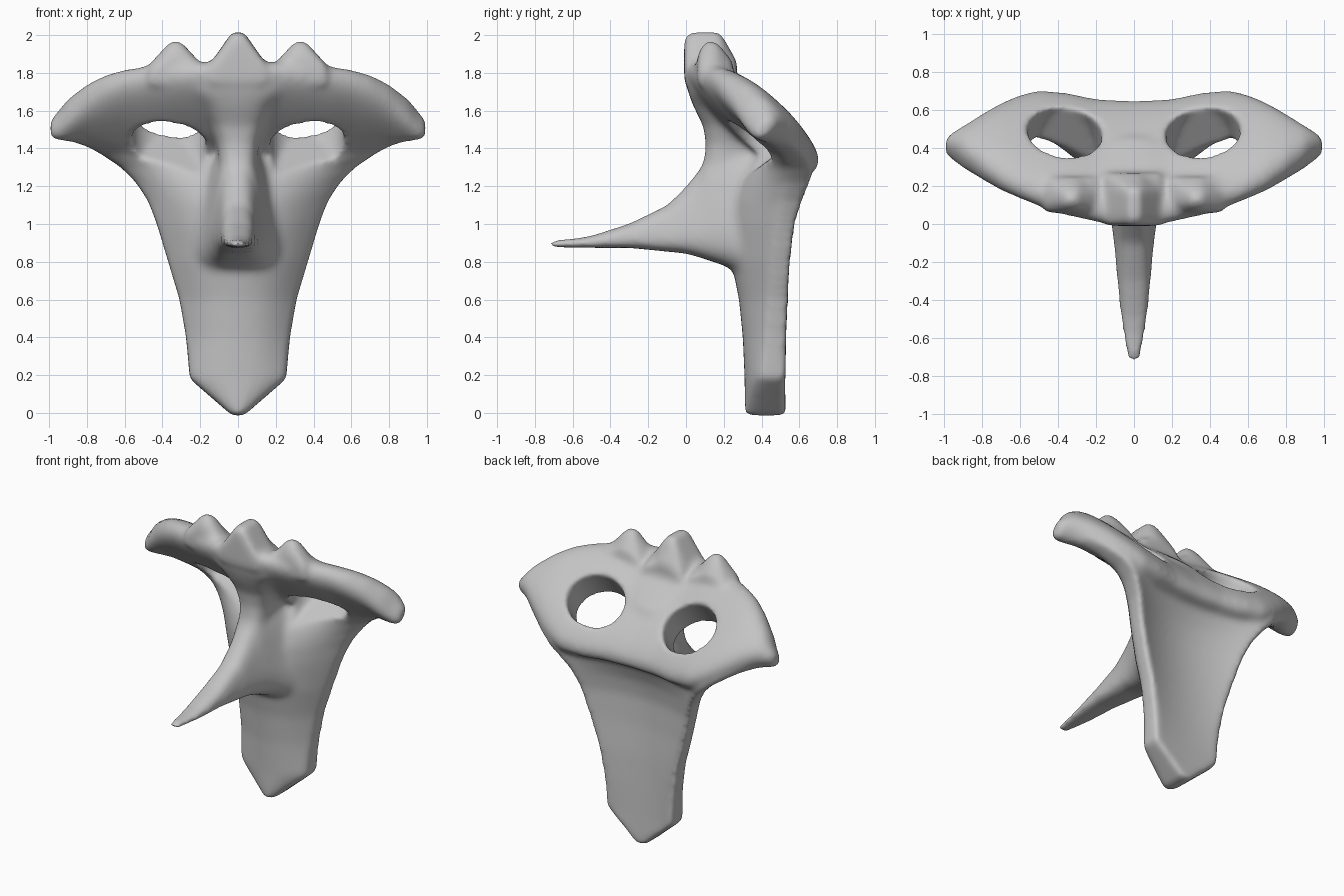
import bpy, bmesh, math
from mathutils import Matrix, Vector

cube = bpy.data.objects.get("Cube")
if cube:
    bpy.data.objects.remove(cube, do_unlink=True)

SLOPE = 0.9                      # tilt of the brow plate
TILT = math.atan(SLOPE)
PLATE_Z = 1.87


def loft(bm, rings):
    """Skin a list of equal-length point rings and cap both ends."""
    loops = [[bm.verts.new(p) for p in ring] for ring in rings]
    n = len(loops[0])
    for a, b in zip(loops, loops[1:]):
        for i in range(n):
            j = (i + 1) % n
            bm.faces.new((a[i], a[j], b[j], b[i]))
    bm.faces.new(loops[0])
    bm.faces.new(loops[-1])


def rounded(a, b, power, n=32):
    """Rounded-rectangle cross-section with half sizes a and b."""
    pts = []
    for i in range(n):
        t = 2 * math.pi * i / n
        c, s = math.cos(t), math.sin(t)
        pts.append((a * math.copysign(abs(c) ** power, c),
                    b * math.copysign(abs(s) ** power, s)))
    return pts


def new_object(name, bm):
    bmesh.ops.recalc_face_normals(bm, faces=bm.faces)
    mesh = bpy.data.meshes.new(name)
    bm.to_mesh(mesh)
    bm.free()
    obj = bpy.data.objects.new(name, mesh)
    bpy.context.collection.objects.link(obj)
    return obj


bm = bmesh.new()

# Lower face: z, half width, front y, back y, depth of back groove, edge thickness
face = [(-.015, .03, .31, .53, 0, .2), (.18, .255, .31, .53, .01, .14),
        (.4, .275, .3, .54, .03, .12), (.6, .31, .28, .55, .05, .11),
        (.8, .37, .24, .565, .08, .11), (1.0, .43, .23, .59, .11, .11),
        (1.12, .475, .24, .63, .13, .12), (1.22, .54, .28, .67, .13, .13),
        (1.3, .62, .34, .69, .1, .14), (1.38, .74, .4, .63, .04, .13),
        (1.44, .84, .44, .55, 0, .08)]
us = [i / 8 - 1 for i in range(17)]
rings = []
for z, w, front, back, groove, edge in face:
    ring = [(w * u, front + (back - edge - front) * abs(u) ** 2.3, z) for u in us]
    ring += [(w * u, back - groove * (1 - u * u), z) for u in reversed(us)]
    rings.append(ring)
loft(bm, rings)

# Brow plate: x, front y, back y, half thickness, lift (mirrored about the centre)
half = [(0, .01, .635, .11, -.02), (.2, .025, .645, .11, -.01), (.35, .06, .675, .115, .015),
        (.5, .11, .69, .115, .04), (.6, .15, .665, .11, .06), (.7, .195, .62, .11, .07),
        (.8, .255, .56, .105, .07), (.9, .32, .49, .1, .045), (.95, .36, .46, .085, .02),
        (.995, .385, .435, .06, 0)]
rings = []
for x, front, back, thick, lift in [(-r[0], *r[1:]) for r in half[:0:-1]] + half:
    mid = (front + back) / 2
    length = (back - front) / 2 / math.cos(TILT)
    rings.append([(x, mid + s * math.cos(TILT) + t * math.sin(TILT),
                   PLATE_Z + lift - SLOPE * mid - s * math.sin(TILT) + t * math.cos(TILT))
                  for s, t in rounded(length, thick, .8)])
loft(bm, rings)

# Nose: y, half width, bottom z, top z
nose = [(-.73, .045, .875, .912), (-.58, .07, .873, .925), (-.5, .083, .873, .938),
        (-.3, .1, .873, 1.003), (-.1, .124, .853, 1.1), (0, .142, .843, 1.2),
        (.08, .165, .82, 1.3), (.11, .175, .81, 1.38), (.2, .215, .78, 1.42),
        (.4, .34, .68, 1.42)]
rings = []
for y, w, low, high in nose:
    h = (high - low) / 2
    taper = .25 + .3 * max(0, min(1, (y + .3) / .4))
    rings.append([(x * (1 - taper * (z / h + 1) / 2), y, low + h + z)
                  for x, z in rounded(w, h, .65)])
loft(bm, rings)

# Bridge between nose and brow: z, half width, front y, back y
bridge = [(1.0, .11, .12, .4), (1.3, .1, .09, .42), (1.42, .11, .105, .45),
          (1.52, .15, .09, .5), (1.62, .2, .04, .45), (1.7, .28, .01, .35),
          (1.8, .33, .01, .22)]
loft(bm, [[(x, (f + b) / 2 + y, z) for x, y in rounded(w, (b - f) / 2, .7)]
          for z, w, f, b in bridge])

# Crown points: peak x, peak z, half width of base, front y, back y, front height share
BASE, SHOULDER = 1.74, 1.845
for px, pz, w, front, back, rise in [(0, 2.018, .15, -.01, .27, .85),
                                     (-.33, 1.968, .14, .06, .25, .4),
                                     (.33, 1.968, .14, .06, .25, .4)]:
    rings = []
    for y, share in [(front, rise), (front + .04, 1), (back - .09, 1), (back, .1)]:
        top = SHOULDER + (pz - SHOULDER) * share
        side = SHOULDER - .04 * (1 - share)
        rings.append([(px + x, y, z) for x, z in
                      [(-w, BASE), (w, BASE), (w, side), (.03, top), (-.03, top), (-w, side)]])
    loft(bm, rings)
mask = new_object("mask", bm)

# Eye cutters: slanted tubes whose lower ends follow the slope of the cheeks
bm = bmesh.new()
EYE_Y, EYE_TILT, CHEEK = .425, .62, .75
axis = Vector((0, math.sin(EYE_TILT), math.cos(EYE_TILT)))
for side in (-1, 1):
    place = (Matrix.Translation((side * .365, EYE_Y, PLATE_Z - SLOPE * EYE_Y + .02))
             @ Matrix.Rotation(-EYE_TILT, 4, 'X')
             @ Matrix.Translation((0, 0, .1)) @ Matrix.Diagonal((.195, .175, 1, 1)))
    tube = bmesh.ops.create_cone(bm, cap_ends=True, segments=40, radius1=1, radius2=1,
                                 depth=.4)["verts"]
    lower = [v for v in tube if v.co.z < 0]
    bmesh.ops.transform(bm, matrix=place, verts=tube)
    for v in lower:
        floor_gap = 1.31 + CHEEK * (v.co.y - .4) - v.co.z
        v.co += axis * floor_gap / (axis.z - CHEEK * axis.y)
cutter = new_object("eye_cutter", bm)
cutter.hide_render = True


# Fuse the parts, open the eyes, and soften the joins
def fuse(name, size, rounds):
    mod = mask.modifiers.new(name, 'REMESH')
    mod.mode = 'VOXEL'
    mod.voxel_size = size
    mod.use_smooth_shade = True
    smooth = mask.modifiers.new(name + "_soften", 'SMOOTH')
    smooth.factor = .5
    smooth.iterations = rounds


fuse("fuse", .015, 12)
cut = mask.modifiers.new("eyes", 'BOOLEAN')
cut.operation = 'DIFFERENCE'
cut.solver = 'EXACT'
cut.object = cutter
fuse("refuse", .015, 14)

# Plain grey material
grey = bpy.data.materials.new("plain_grey")
grey.use_nodes = True
colour = (.55, .55, .55, 1)
grey.diffuse_color = colour
grey.node_tree.nodes["Principled BSDF"].inputs["Base Color"].default_value = colour
mask.data.materials.append(grey)

# Bake the modifiers and drop the cutter
bpy.ops.object.select_all(action='DESELECT')
bpy.context.view_layer.objects.active = mask
mask.select_set(True)
bpy.ops.object.convert(target='MESH')
bpy.ops.object.shade_smooth()
bpy.data.objects.remove(cutter, do_unlink=True)
